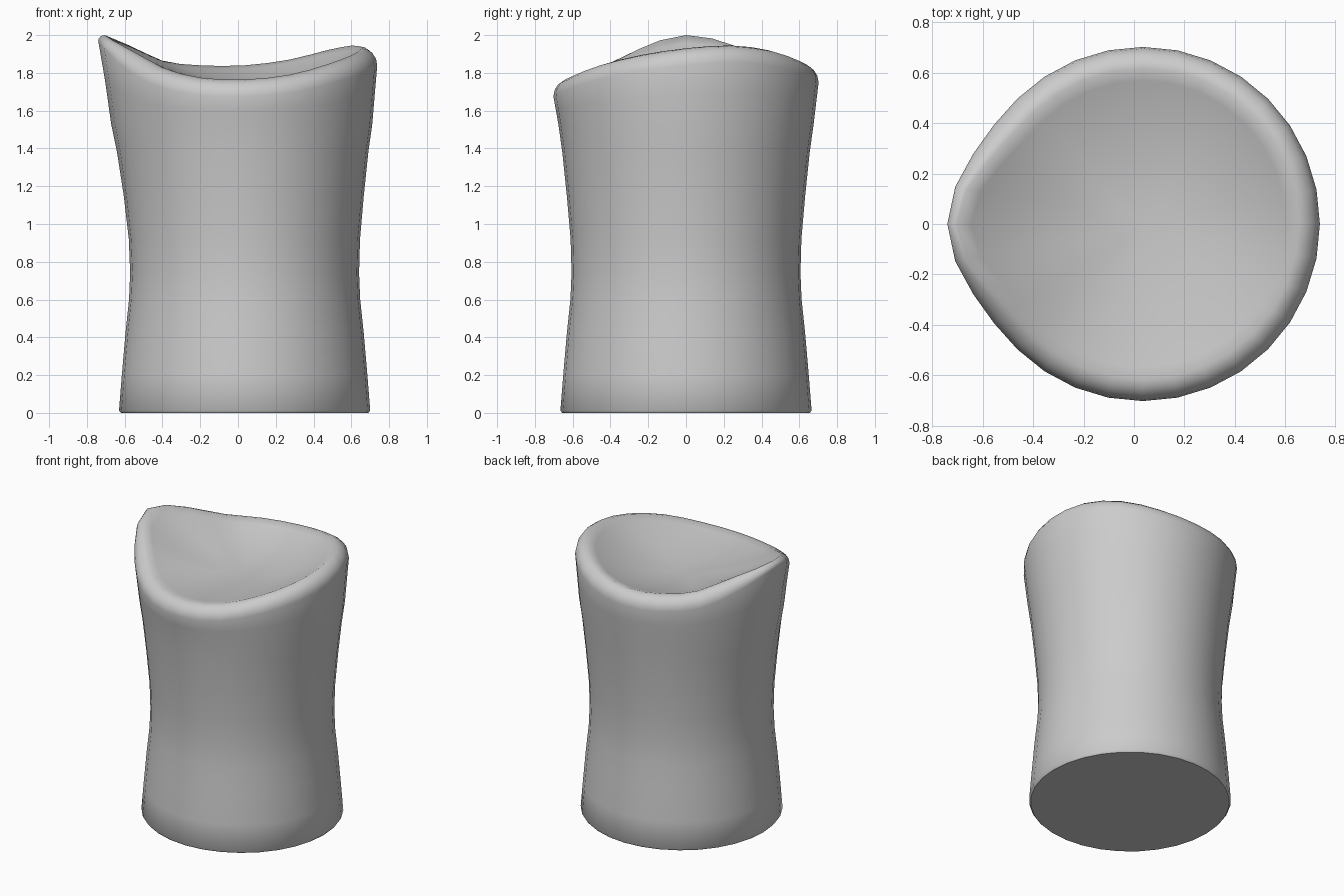
import bpy, bmesh, math

if "Cube" in bpy.data.objects:
    bpy.data.objects.remove(bpy.data.objects["Cube"])

SEG = 32
CX = 0.035          # axis of the round base
SEAT_Z = 1.725      # bottom of the dished top

# rim crest height every 22.5 degrees, starting at +x, anticlockwise
RIM = [1.93, 1.945, 1.92, 1.87, 1.84, 1.84, 1.865, 1.945,
       2.0, 1.925, 1.83, 1.775, 1.765, 1.79, 1.845, 1.895]
# side profile: radius, height
SIDE = [(0.655, 0.0), (0.665, 0.012), (0.65, 0.2), (0.631, 0.42), (0.612, 0.6),
        (0.606, 0.74), (0.611, 0.92), (0.631, 1.15), (0.655, 1.38), (0.676, 1.53)]


def rim_height(a):
    # smooth periodic interpolation of the rim
    t = a / (2 * math.pi) * len(RIM)
    i = int(t)
    f = t - i
    p0, p1, p2, p3 = (RIM[(i + k) % len(RIM)] for k in (-1, 0, 1, 2))
    return p1 + 0.5 * f * (p2 - p0 + f * (2*p0 - 5*p1 + 4*p2 - p3
                                          + f * (3*(p1 - p2) + p3 - p0)))


def column(a):
    # full profile from base to dish at one angle
    g = math.exp(-(math.degrees(a - math.pi) / 22) ** 2)   # pointed lip on the left
    h = rim_height(a)
    drop = 0.09 - 0.06 * g
    inset = 0.085 - 0.05 * g
    wide = 0.702 + 0.073 * g
    pts = [(r + 0.075 * g * max(0, (z - 0.7) / 1.3) ** 2, z) for r, z in SIDE]
    r1, z1 = pts[-1]
    for f in (0.5,):                                       # flare up to the lip
        pts.append((r1 + (wide - r1) * (f - 0.05 * g), z1 + (h - drop - z1) * f))
    for k in range(5):                                     # rounded lip
        t = k / 4 * math.pi / 2
        pts.append((wide - inset * (1 - math.cos(t)), h - drop + drop * math.sin(t)))
    rc = wide - inset
    for f in (0.92, 0.82, 0.68, 0.52, 0.35, 0.18):         # dished top
        pts.append((rc * f, SEAT_Z + (h - SEAT_Z) * f ** 2))
    return pts


# stool body
bm = bmesh.new()
cols = []
for s in range(SEG):
    a = 2 * math.pi * s / SEG
    cols.append([bm.verts.new((CX + r * math.cos(a), r * math.sin(a), z))
                 for r, z in column(a)])
centre = bm.verts.new((CX, 0, SEAT_Z))
for s in range(SEG):
    c, d = cols[s], cols[(s + 1) % SEG]
    for k in range(len(c) - 1):
        bm.faces.new((c[k], d[k], d[k + 1], c[k + 1]))
    bm.faces.new((c[-1], d[-1], centre))
bm.faces.new([c[0] for c in reversed(cols)])
bmesh.ops.recalc_face_normals(bm, faces=bm.faces)
mesh = bpy.data.meshes.new("stool_body")
bm.to_mesh(mesh)
bm.free()
body = bpy.data.objects.new("stool_body", mesh)
bpy.context.collection.objects.link(body)
bpy.context.view_layer.objects.active = body
body.select_set(True)
bpy.ops.object.shade_smooth_by_angle(angle=math.radians(50))
